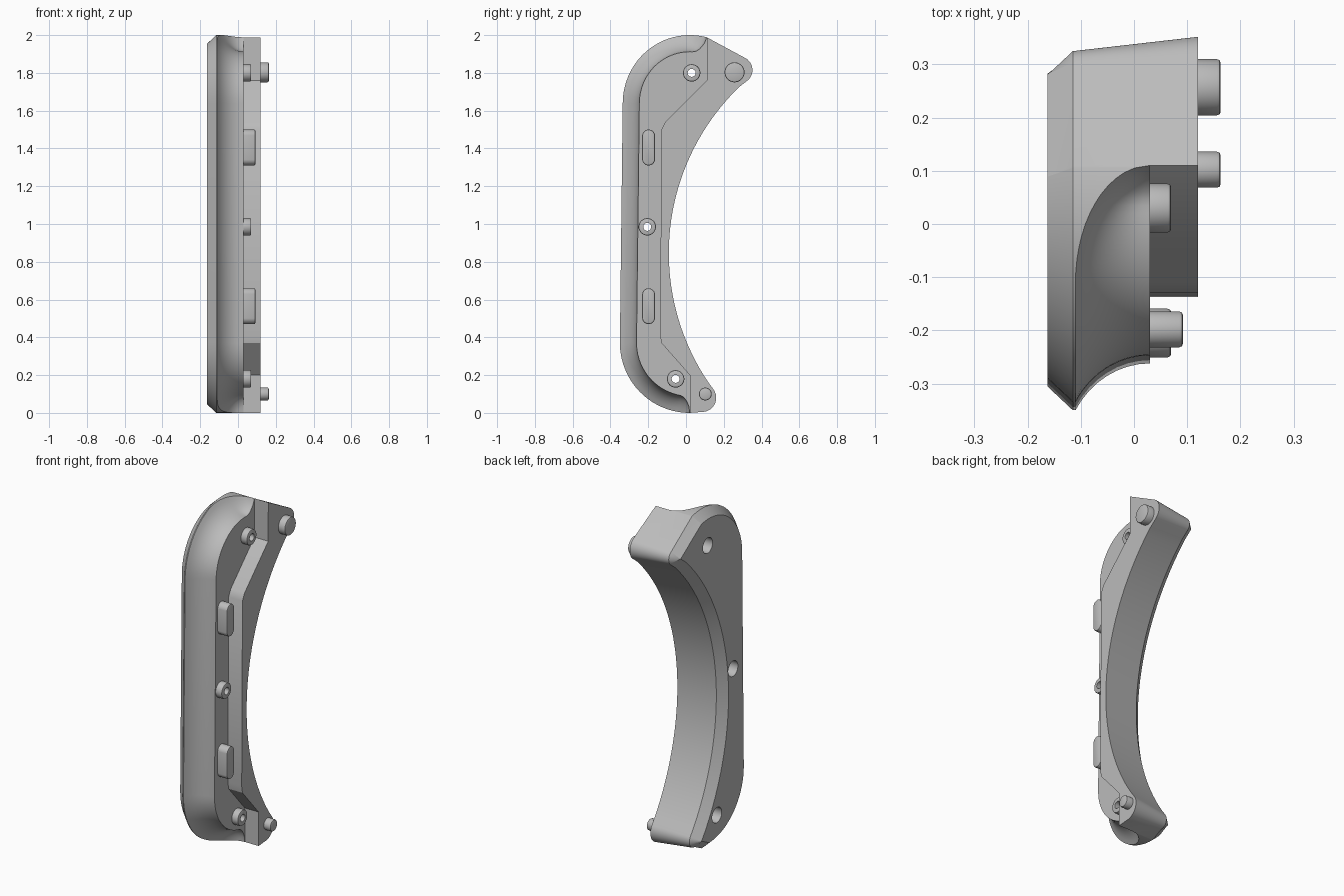
import bpy, bmesh
from math import sin, cos, pi, radians, sqrt, hypot
from mathutils import Matrix, Vector

cube = bpy.data.objects.get("Cube")
if cube:
    bpy.data.objects.remove(cube, do_unlink=True)

grey = bpy.data.materials.new("plain_grey")
grey.use_nodes = True
grey.diffuse_color = (0.5, 0.5, 0.5, 1)
grey.node_tree.nodes["Principled BSDF"].inputs["Base Color"].default_value = grey.diffuse_color


def add_object(name, bm):
    bmesh.ops.recalc_face_normals(bm, faces=bm.faces)
    mesh = bpy.data.meshes.new(name)
    bm.to_mesh(mesh)
    bm.free()
    mesh.materials.append(grey)
    obj = bpy.data.objects.new(name, mesh)
    bpy.context.collection.objects.link(obj)
    return obj


def smooth(obj):
    bpy.ops.object.select_all(action='DESELECT')
    obj.select_set(True)
    bpy.context.view_layer.objects.active = obj
    bpy.ops.object.shade_smooth_by_angle(angle=radians(28))


def arc(cy, cz, ry, rz, start, end, n, ease=lambda t: t):
    """Points of an arc in the side plane, angles in degrees."""
    angles = [radians(start + (end - start) * ease(i / n)) for i in range(n + 1)]
    return [(cy + ry * cos(a), cz + rz * sin(a)) for a in angles]


# Side outline: rounded front edge, then tips and concave back edge
front = arc(0.02, 0.37, 0.37, 0.37, 270, 180, 22, lambda t: t ** 1.5)
front += arc(0.02, 1.64, 0.355, 0.36, 180, 75.3, 26, lambda t: 1 - (1 - t) ** 1.5)
back = arc(0.28, 1.815, 0.072, 0.072, 60, -48, 10)
back += arc(1.133, 0.846, 1.224, 1.224, 132, 216, 40)[1:-1]
back += arc(0.085, 0.08, 0.075, 0.075, 36, -90, 12)
step = [(0.02, 0.2), (-0.13, 0.37), (-0.137, 0.41), (-0.13, 1.5), (-0.11, 1.54), (0.11, 1.76)]
outline = front + back
nf, total = len(front), len(outline)

BACK_X, RIM_X, FLOOR_X, TOP_X = -0.163, -0.115, 0.03, 0.12
DRAFT, CHAMFER, COVE = 0.027, 0.045, 0.088


def inset(i, d):
    (ay, az), (by, bz) = outline[i - 1], outline[(i + 1) % total]
    length = hypot(by - ay, bz - az)
    y, z = outline[i]
    return y + d * (bz - az) / length, z - d * (by - ay) / length


def run_out(i):
    """Lip height and cove width, both fading where the cove meets the step."""
    y, z = front[i]
    end = front[0][0] if z < 1 else front[-1][0]
    u = min(1, max(0, (y - end + 0.22) / 0.22))
    t = min(1, max(0, (end - y) / 0.07))
    return FLOOR_X - 0.14 * sqrt(1 - u * u), COVE * sqrt(1 - (1 - t) ** 2)


# Body: chamfered back, front cove, sunken floor and raised flange
bm = bmesh.new()


def vert(x, point):
    return bm.verts.new((x, *point))


def draft(i, x):
    return 0 if i < nf else DRAFT * (TOP_X - x) / (TOP_X - RIM_X)


def bridge(a, b, closed=False):
    for i in range(len(a) - (0 if closed else 1)):
        j = (i + 1) % len(a)
        bm.faces.new((a[i], a[j], b[j], b[i]))


base = [vert(BACK_X, inset(i, CHAMFER + draft(i, RIM_X))) for i in range(total)]
rim = [vert(RIM_X, inset(i, draft(i, RIM_X))) for i in range(total)]
bm.faces.new(base)
bridge(base, rim, True)

row = rim[:nf]
s0, c0 = sin(radians(30)), cos(radians(30))
for k in range(9):
    a = radians(30 + 60 * k / 8)
    new = []
    for i in range(nf):
        lip, width = run_out(i)
        x = lip + (FLOOR_X - lip) * (c0 - cos(a)) / c0
        new.append(vert(x, inset(i, width * (sin(a) - s0) / (1 - s0))))
    bridge(row, new)
    row = new
floor_edge = row

step_low = [floor_edge[0]] + [vert(FLOOR_X, p) for p in step] + [floor_edge[-1]]
step_high = [vert(TOP_X, p) for p in [front[0]] + step + [front[-1]]]
bridge(step_low, step_high)
bm.faces.new(floor_edge + step_low[-2:0:-1])

wall = [rim[nf - 1]] + rim[nf:] + [rim[0]]
for x, first, last in ((FLOOR_X, floor_edge[-1], floor_edge[0]),
                       (TOP_X, step_high[-1], step_high[0])):
    new = [first] + [vert(x, inset(i, draft(i, x))) for i in range(nf, total)] + [last]
    bridge(wall, new)
    wall = new
bm.faces.new(step_high + wall[1:-1])
bmesh.ops.remove_doubles(bm, verts=bm.verts, dist=0.00005)
body = add_object("grip_body", bm)


def peg(name, y, z, radius, x0, x1, stretch=0, bevel=0.007):
    """Upright plug along x; stretch makes a slot-shaped key."""
    n = 32
    bm = bmesh.new()
    ring = []
    for i in range(n):
        a = 2 * pi * (i + 0.5) / n
        shift = stretch if sin(a) > 0 else -stretch
        ring.append(bm.verts.new((x0, y + radius * cos(a), z + radius * sin(a) + shift)))
    face = bm.faces.new(ring)
    top = bmesh.ops.extrude_face_region(bm, geom=[face])["geom"]
    bmesh.ops.translate(bm, vec=(x1 - x0, 0, 0), verts=[v for v in top if isinstance(v, bmesh.types.BMVert)])
    if bevel:
        edges = [e for e in bm.edges if all(abs(v.co.x - x1) < 1e-5 for v in e.verts)]
        bmesh.ops.bevel(bm, geom=edges, offset=bevel, segments=2, profile=0.5, affect='EDGES')
    return add_object(name, bm)


def cut(obj, cutter):
    mod = obj.modifiers.new("hole", 'BOOLEAN')
    mod.operation, mod.solver, mod.object = 'DIFFERENCE', 'EXACT', cutter
    bpy.context.view_layer.objects.active = obj
    bpy.ops.object.modifier_apply(modifier=mod.name)


# Screw bosses with through holes and wide bores at the back
parts = [body]
for label, y, z in (("upper", 0.03, 1.8), ("middle", -0.205, 0.985), ("lower", -0.055, 0.18)):
    boss = peg(label + "_screw_boss", y, z, 0.046, FLOOR_X - 0.01, 0.07)
    hole = peg("hole_cutter", y, z, 0.021, -0.3, 0.3, bevel=0)
    bore = peg("bore_cutter", y, z, 0.045, -0.3, -0.02, bevel=0)
    cut(body, hole)
    cut(body, bore)
    cut(boss, hole)
    for cutter in (hole, bore):
        bpy.data.objects.remove(cutter, do_unlink=True)
    parts.append(boss)

# Slot-shaped locating keys on the floor
for label, z in (("upper", 1.405), ("lower", 0.565)):
    parts.append(peg(label + "_locating_key", -0.198, z, 0.034, FLOOR_X - 0.01, 0.092, 0.061))

# Round pegs on the flange tips
parts.append(peg("upper_tip_peg", 0.257, 1.803, 0.053, TOP_X - 0.01, 0.163))
parts.append(peg("lower_tip_peg", 0.102, 0.1, 0.034, TOP_X - 0.01, 0.163))

for part in parts:
    smooth(part)
